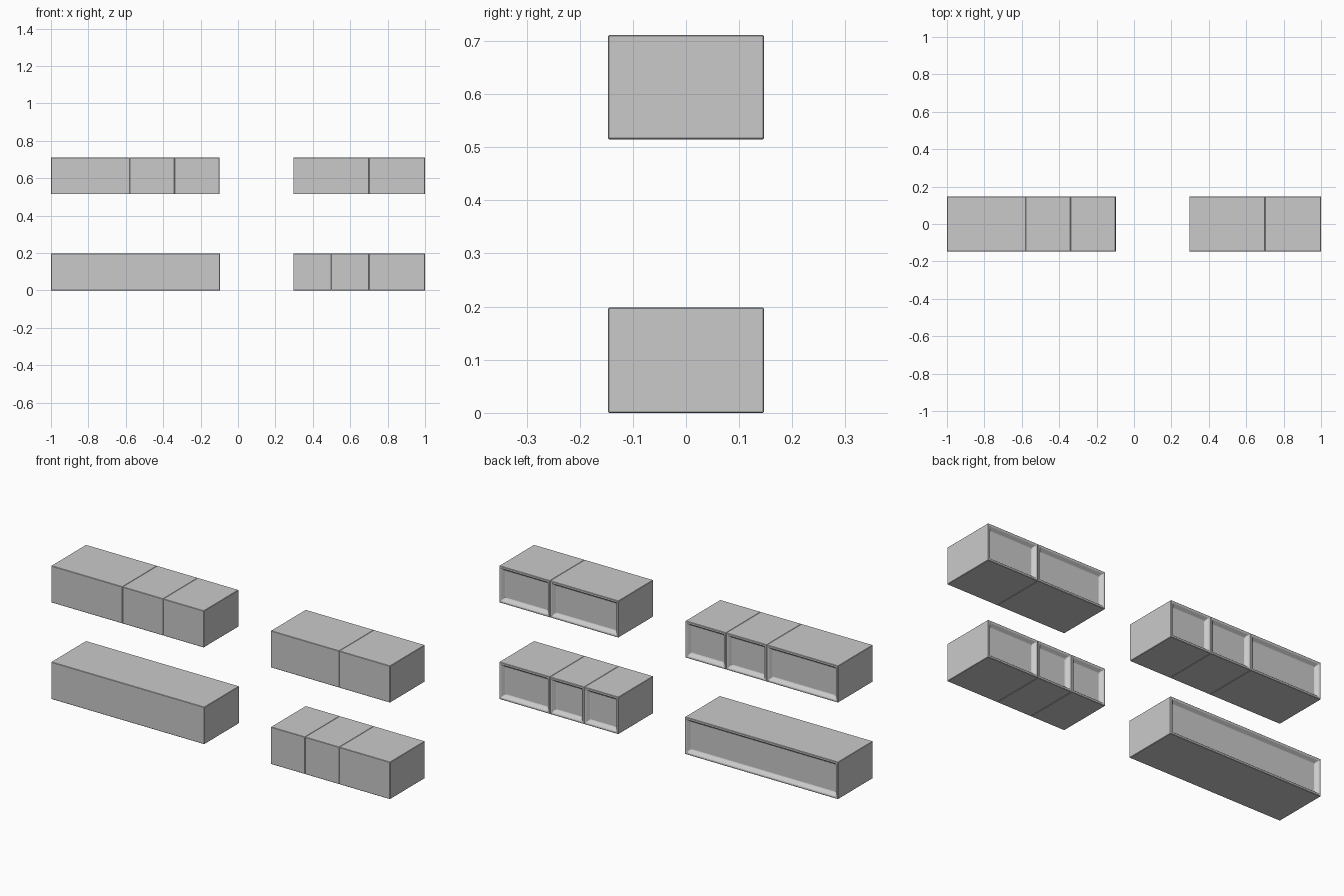
import bpy
import bmesh

cube = bpy.data.objects.get("Cube")
if cube:
    bpy.data.objects.remove(cube, do_unlink=True)

grey = bpy.data.materials.new("plain grey")
grey.use_nodes = True
colour = (0.59, 0.59, 0.59, 1)
grey.diffuse_color = colour
grey.node_tree.nodes["Principled BSDF"].inputs["Base Color"].default_value = colour

HALF_DEPTH = 0.147
RIM = 0.011
SLOPE = 0.014
RECESS = 0.018


def cabinet(name, x0, x1, z0, z1):
    """Closed box whose back panel sits behind a thin rim and a sloped border."""
    bm = bmesh.new()
    bmesh.ops.create_cube(bm, size=1)
    size = (x1 - x0, 2 * HALF_DEPTH, z1 - z0)
    bmesh.ops.scale(bm, vec=size, verts=bm.verts)
    bm.normal_update()
    back = [f for f in bm.faces if f.normal.y > 0.9]
    bmesh.ops.inset_region(bm, faces=back, thickness=RIM, use_even_offset=True)
    bmesh.ops.inset_region(bm, faces=back, thickness=SLOPE, use_even_offset=True)
    bmesh.ops.translate(bm, vec=(0, -RECESS, 0), verts=back[0].verts)
    mesh = bpy.data.meshes.new(name)
    bm.to_mesh(mesh)
    bm.free()
    mesh.materials.append(grey)
    obj = bpy.data.objects.new(name, mesh)
    obj.location = ((x0 + x1) / 2, 0, (z0 + z1) / 2)
    bpy.context.collection.objects.link(obj)
    # Softened edges
    bevel = obj.modifiers.new("edge_bevel", "BEVEL")
    bevel.width = 0.002
    bevel.segments = 1
    bevel.limit_method = "ANGLE"


def row(name, edges, z0, z1):
    """Cabinets standing side by side."""
    for i, (a, b) in enumerate(zip(edges, edges[1:])):
        cabinet(f"{name}_{i + 1}", a, b, z0, z1)


# Upper and lower rows on each side
row("upper_right_cabinet", (-1, -0.579, -0.339, -0.099), 0.515, 0.711)
row("upper_left_cabinet", (0.296, 0.70, 1), 0.515, 0.711)
row("lower_right_cabinet", (-1, -0.096), 0, 0.198)
row("lower_left_cabinet", (0.296, 0.498, 0.70, 1), 0, 0.198)
